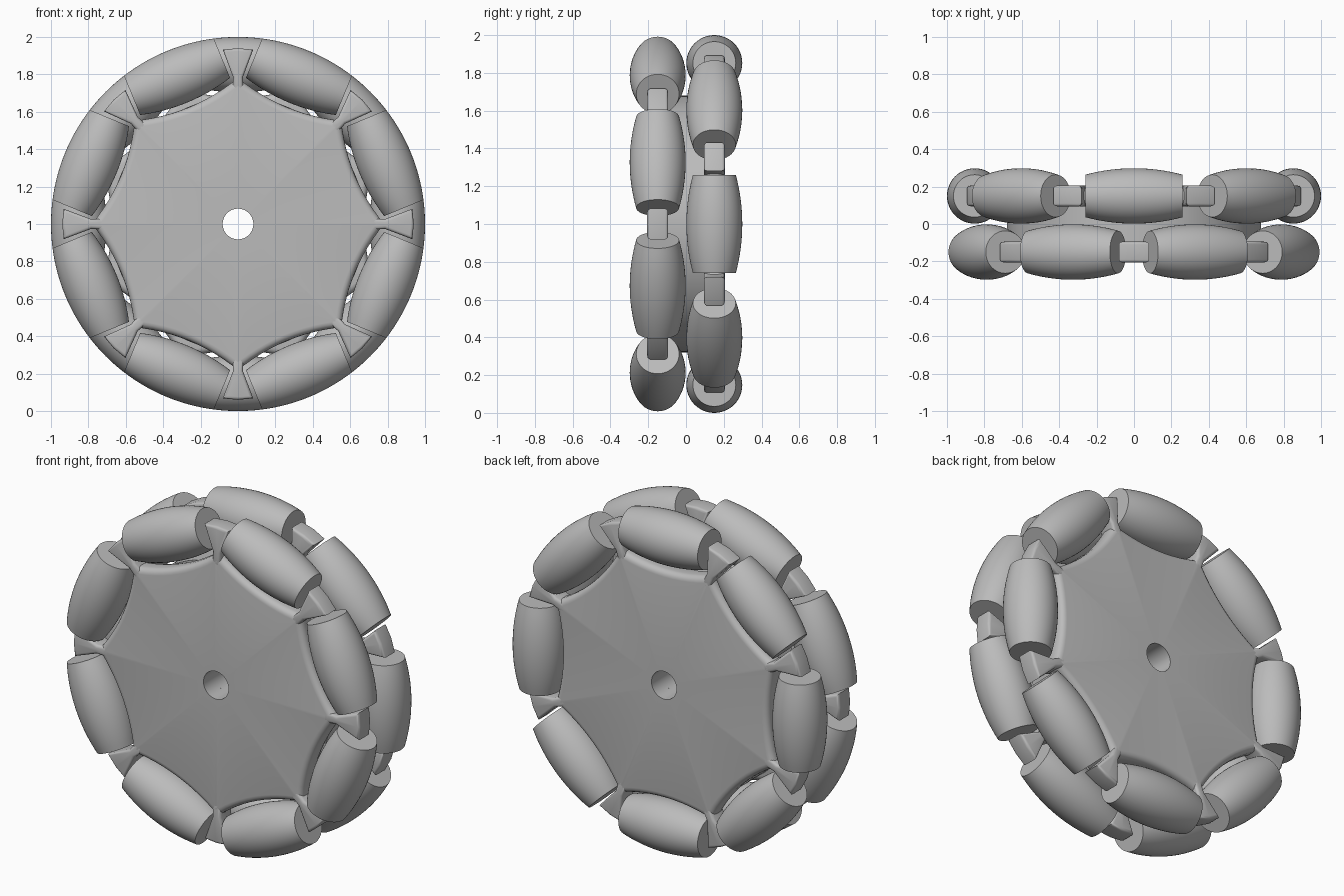
import bpy, bmesh, math
from mathutils import Matrix, Vector

if "Cube" in bpy.data.objects:
    bpy.data.objects.remove(bpy.data.objects["Cube"])

COUNT = 8                  # rollers per row
STEP = 2 * math.pi / COUNT
ROW_Y = 0.15               # row offset from the middle
AXIS_R = 0.852             # roller axis distance from the wheel centre
HALF_LEN = 0.26            # half roller length
HALF_T = 0.056             # half thickness of plates and forks
BORE = 0.082

grey = bpy.data.materials.new("plain_grey")
grey.use_nodes = True
grey.diffuse_color = (0.5, 0.5, 0.5, 1)
grey.node_tree.nodes["Principled BSDF"].inputs["Base Color"].default_value = (0.5, 0.5, 0.5, 1)


def finish(name, bm):
    """Turn a bmesh into a mesh with the grey material."""
    bmesh.ops.recalc_face_normals(bm, faces=bm.faces)
    mesh = bpy.data.meshes.new(name)
    bm.to_mesh(mesh)
    bm.free()
    mesh.materials.append(grey)
    return mesh


def place(name, mesh, row_y=0, angle=0):
    """Place a mesh in a row, turned about the wheel axle."""
    obj = bpy.data.objects.new(name, mesh)
    bpy.context.collection.objects.link(obj)
    obj.matrix_world = Matrix.Translation((0, row_y, 1)) @ Matrix.Rotation(angle, 4, 'Y')
    return obj


def barrel():
    """Roller whose outer side follows the wheel's rim."""
    bm = bmesh.new()
    n, segs = 16, 48
    rings = []
    for i in range(n + 1):
        t = HALF_LEN * (2 * i / n - 1)
        r = math.sqrt(1 - t * t) - AXIS_R
        rings.append([bm.verts.new((t, r * math.sin(2 * math.pi * k / segs),
                                    AXIS_R + r * math.cos(2 * math.pi * k / segs)))
                      for k in range(segs)])
    for a, b in zip(rings, rings[1:]):
        for k in range(segs):
            m = (k + 1) % segs
            bm.faces.new((a[k], a[m], b[m], b[k]))
    bm.faces.new(rings[0])
    bm.faces.new(rings[-1])
    return finish("roller", bm)


def ring_plate(name, outline, half_t, bevel=0):
    """Plate with a round bore and an outline given as (x, z) points."""
    bm = bmesh.new()
    inner = [Vector(p).normalized() * BORE for p in outline]
    loops = [[bm.verts.new((p[0], y, p[1])) for p in pts]
             for pts, y in ((outline, -half_t), (outline, half_t),
                            (inner, half_t), (inner, -half_t))]
    n = len(outline)
    for i in range(4):
        a, b = loops[i], loops[(i + 1) % 4]
        for k in range(n):
            m = (k + 1) % n
            bm.faces.new((a[k], a[m], b[m], b[k]))
    if bevel:
        rims = [bm.edges.get((l[k], l[(k + 1) % n])) for l in loops[:2] for k in range(n)]
        bmesh.ops.bevel(bm, geom=rims, offset=bevel, segments=4, profile=0.5,
                        affect='EDGES', clamp_overlap=False)
    return finish(name, bm)


def scalloped_outline():
    """Points between fork roots, hollowed to clear each roller."""
    pts = []
    for i in range(COUNT):
        a = (i + 0.5) * STEP
        root = i * STEP
        pts.append((0.79 * math.sin(root), 0.79 * math.cos(root)))
        for k in range(11):
            t = 0.26 * (k / 5 - 1)
            r = 0.677 + 0.5 * t * t
            pts.append((r * math.sin(a) + t * math.cos(a), r * math.cos(a) - t * math.sin(a)))
    return pts


def fork_mesh():
    """Wedge that stands between two neighbouring rollers."""
    half = [(0.03, 0.7), (0.026, 0.785), (0.081, 0.932)]
    outline = half + [(0, 0.94)] + [(-x, z) for x, z in reversed(half)]
    bm = bmesh.new()
    face = bm.faces.new([bm.verts.new((x, -HALF_T, z)) for x, z in outline])
    out = bmesh.ops.extrude_face_region(bm, geom=[face])
    moved = [v for v in out["geom"] if isinstance(v, bmesh.types.BMVert)]
    bmesh.ops.translate(bm, verts=moved, vec=(0, 2 * HALF_T, 0))
    rims = [e for e in bm.edges if abs(e.verts[0].co.y - e.verts[1].co.y) < 0.001]
    bmesh.ops.bevel(bm, geom=rims, offset=0.016, segments=3, profile=0.5,
                    affect='EDGES', clamp_overlap=True)
    return finish("fork", bm)


roller, fork = barrel(), fork_mesh()
plate = ring_plate("hub_plate", scalloped_outline(), HALF_T, 0.035)
circle = [(0.68 * math.sin(k * math.pi / 48), 0.68 * math.cos(k * math.pi / 48)) for k in range(96)]
parts = [place("hub_core", ring_plate("hub_core", circle, 0.1))]

# Two rows, the back one turned by half a step
for row, y, turn in (("front", -ROW_Y, 0), ("back", ROW_Y, STEP / 2)):
    parts.append(place(row + "_hub_plate", plate, y, turn))
    for i in range(COUNT):
        a = turn + i * STEP
        parts.append(place(f"{row}_fork_{i + 1}", fork, y, a))
        parts.append(place(f"{row}_roller_{i + 1}", roller, y, a + STEP / 2))

# Smooth curved surfaces, keep hard edges crisp
bpy.ops.object.select_all(action='DESELECT')
for obj in parts:
    obj.select_set(True)
bpy.context.view_layer.objects.active = parts[0]
bpy.ops.object.shade_smooth_by_angle(angle=math.radians(35))
